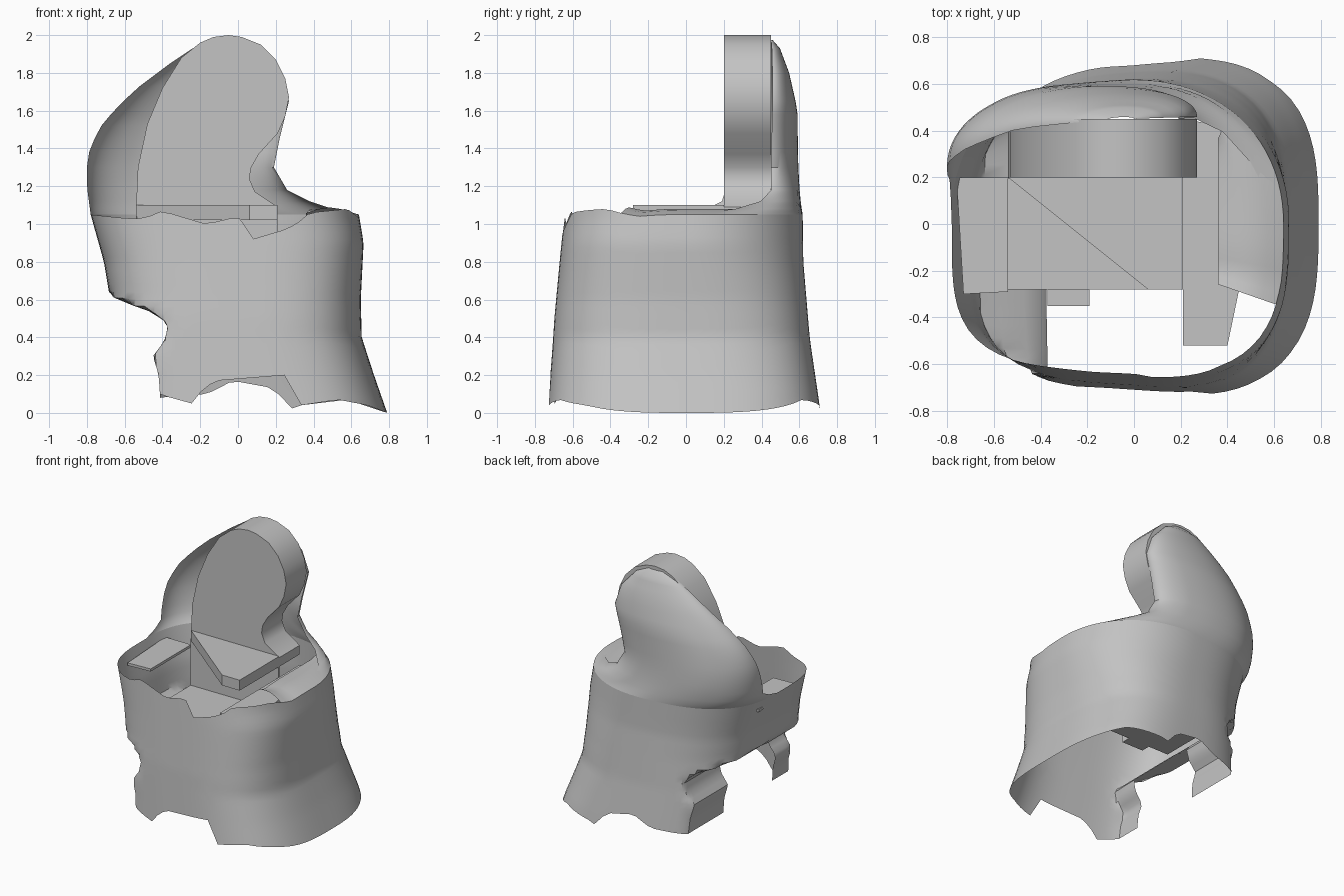
import bpy
import bmesh
from math import cos, sin, radians

cube = bpy.data.objects.get("Cube")
if cube:
    bpy.data.objects.remove(cube, do_unlink=True)

grey = bpy.data.materials.new("plain grey")
grey.use_nodes = True
COLOUR = (0.55, 0.55, 0.55, 1)
grey.diffuse_color = COLOUR
for node in grey.node_tree.nodes:
    if node.type == "BSDF_PRINCIPLED":
        node.inputs["Base Color"].default_value = COLOUR


def curve(*pairs):
    """Piecewise linear function through (input, output) pairs."""
    def f(t):
        if t <= pairs[0][0]:
            return pairs[0][1]
        for (a, u), (b, v) in zip(pairs, pairs[1:]):
            if t <= b:
                return u + (v - u) * (t - a) / (b - a)
        return pairs[-1][1]
    return f


def finish(name, bm, smooth=35):
    mesh = bpy.data.meshes.new(name)
    bm.to_mesh(mesh)
    bm.free()
    mesh.materials.append(grey)
    obj = bpy.data.objects.new(name, mesh)
    bpy.context.collection.objects.link(obj)
    bpy.ops.object.select_all(action="DESELECT")
    obj.select_set(True)
    bpy.context.view_layer.objects.active = obj
    bpy.ops.object.shade_smooth_by_angle(angle=radians(smooth))


def sheet(name, rows, closed=False, hole=None):
    """Skin a list of point rows, skipping faces whose centre is in the hole."""
    bm = bmesh.new()
    grid = [[bm.verts.new(p) for p in row] for row in rows]
    for low, high in zip(grid, grid[1:]):
        n = len(low)
        for i in range(n if closed else n - 1):
            j = (i + 1) % n
            face = bm.faces.new((low[i], low[j], high[j], high[i]))
            if hole and hole(face.calc_center_median()):
                bm.faces.remove(face)
    bmesh.ops.delete(bm, geom=[v for v in bm.verts if not v.link_faces],
                     context="VERTS")
    finish(name, bm)


def prism(name, points, offset):
    """Flat polygon extruded along an offset."""
    bm = bmesh.new()
    face = bm.faces.new([bm.verts.new(p) for p in points])
    moved = bmesh.ops.extrude_face_region(bm, geom=[face])["geom"]
    bmesh.ops.translate(bm, vec=offset,
                        verts=[v for v in moved if isinstance(v, bmesh.types.BMVert)])
    bmesh.ops.recalc_face_normals(bm, faces=bm.faces)
    finish(name, bm)


def slab(name, outline, z, thick):
    prism(name, [(x, y, z) for x, y in outline], (0, 0, -thick))


def box(name, x0, x1, y0, y1, z0, z1):
    slab(name, [(x0, y0), (x1, y0), (x1, y1), (x0, y1)], z1, z1 - z0)


# Corner roundness of the plan: soft at the back, squarer at the front
back_right_corner = curve((0.1, 3), (0.5, 2.6), (0.9, 2.1))
back_left_corner = curve((1.05, 2.6), (1.12, 2.2), (1.6, 2))


def rounded(a, z):
    """Point of a unit superellipse in a direction, at a height."""
    c, s = cos(radians(a)), sin(radians(a))
    if s > 0:
        n = (back_right_corner if c > 0 else back_left_corner)(z)
    else:
        n = 3 if c > 0 else 4
    r = (abs(c) ** n + abs(s) ** n) ** (-1 / n)
    return c * r, s * r


# Body shell: lopsided tub with torn rims
body_left = curve((0.62, -0.68), (0.8, -0.71), (1.05, -0.78))
body_right = curve((0, 0.79), (0.2, 0.72), (0.4, 0.655), (0.6, 0.65), (0.9, 0.665), (1.05, 0.64))
body_front = curve((0, -0.72), (0.5, -0.69), (1.05, -0.64))
body_back = curve((0, 0.7), (0.4, 0.65), (0.8, 0.62), (1.05, 0.62))
# The left side is cut back sharply below the overhang
tuck = curve((0.05, -0.41), (0.2, -0.42), (0.3, -0.45), (0.38, -0.39), (0.46, -0.37),
             (0.52, -0.42), (0.57, -0.56), (0.62, -0.68), (0.7, -0.8))
low_front = curve((-0.42, 0.1), (-0.24, 0.05), (-0.2, 0.1), (-0.1, 0.17), (0.3, 0.2),
                  (0.34, 0.04), (0.55, 0.07), (0.7, 0.04), (0.79, 0))
low_back = curve((-0.42, 0.08), (-0.15, 0.1), (0, 0.17), (0.22, 0.13), (0.28, 0.02),
                 (0.34, 0.04), (0.6, 0.07), (0.79, 0))
high_front = curve((-0.78, 1.05), (-0.6, 1.03), (-0.5, 1.03), (-0.4, 1.07), (-0.18, 1.0),
                   (0, 1.04), (0.05, 0.92), (0.23, 0.97), (0.3, 1.0), (0.38, 1.06),
                   (0.58, 1.08), (0.63, 1.04), (0.64, 1.05))


def ring(a, z):
    c, s = rounded(a, z)
    left, right = body_left(z), body_right(z)
    x = (left + right) / 2 + c * (right - left) / 2
    y = s * (body_back(z) if s > 0 else -body_front(z))
    return x, y * (1 + 0.1 * x)


def body_point(a, t):
    back = 0 <= a <= 180
    low = (low_back if back else low_front)(ring(a, 0)[0])
    high = 1.05 if back else high_front(ring(a, 1.05)[0])
    z = low + t * (high - low)
    x, y = ring(a, z)
    return max(x, tuck(z)), y, z


STEPS = 26
sheet("body_shell",
      [[body_point(a, k / STEPS) for a in range(0, 360, 4)] for k in range(STEPS + 1)],
      closed=True,
      hole=lambda c: c.x < -0.25 and -0.45 < c.y < 0.12 and c.z < 0.48)

# Tall back shell rising out of the body rim
back_left = curve((1.05, -0.78), (1.2, -0.8), (1.35, -0.8), (1.5, -0.74), (1.62, -0.64),
                  (1.73, -0.52), (1.85, -0.36), (1.93, -0.24), (1.975, -0.12))
back_right = curve((1.05, 0.64), (1.08, 0.5), (1.12, 0.38), (1.18, 0.26), (1.3, 0.19),
                   (1.45, 0.22), (1.65, 0.27), (1.8, 0.22), (1.93, 0.1), (1.975, 0))
back_rear = curve((1.05, 0.62), (1.6, 0.6), (1.8, 0.55), (1.93, 0.5), (1.975, 0.46))
edge_left = curve((1.05, 0), (1.1, 0.2), (1.4, 0.3), (1.75, 0.43), (1.975, 0.45))
edge_right = curve((1.05, 0), (1.08, 0.25), (1.12, 0.38), (1.18, 0.44), (1.975, 0.45))


def back_point(a, z):
    c, s = rounded(a, z)
    left, right = back_left(z), back_right(z)
    x = (left + right) / 2 + c * (right - left) / 2
    mix = min(max((c + 0.6) / 1.2, 0), 1)
    edge = edge_left(z) * (1 - mix) + edge_right(z) * mix
    y = edge + s * (back_rear(z) - edge)
    return x, y * (1 + 0.1 * x), z


levels = [1.05, 1.08, 1.12, 1.18, 1.24, 1.3, 1.38, 1.45, 1.52, 1.58, 1.65, 1.73, 1.8,
          1.85, 1.9, 1.93, 1.975]
sheet("back_shell", [[back_point(a, z) for a in range(0, 181, 4)] for z in levels])

# Shoulder rolling inwards from the side rim
shoulder = []
for k in range(5):
    t = k / 4
    row = []
    for a in range(-28, 49, 4):
        x, y, z = body_point(a, 1)
        row.append((x + (0.36 - x) * t, y * (1 - 0.25 * t), z + 0.03 * sin(3.14 * t)))
    shoulder.append(row)
sheet("side_shoulder", shoulder)

# Thick keyhole-shaped back pad
pad = [(-0.54, 1.08), (-0.53, 1.3), (-0.48, 1.53), (-0.4, 1.72), (-0.3, 1.88), (-0.2, 1.96),
       (-0.13, 1.99), (-0.05, 2), (0.02, 1.99), (0.12, 1.95), (0.2, 1.87), (0.25, 1.77),
       (0.27, 1.67), (0.25, 1.57), (0.21, 1.48), (0.11, 1.37), (0.07, 1.3), (0.06, 1.24),
       (0.09, 1.17), (0.21, 1.09), (0.21, 1.02), (-0.54, 1.02)]
prism("back_pad", [(x, 0.2, z) for x, z in pad], (0, 0.25, 0))

# Seat: half-open box with a triangular top, side ledges and a floor
slab("seat_top", [(-0.54, 0.2), (0.06, -0.28), (0.21, -0.28), (0.21, 0.2)], 1.1, 0.08)
slab("seat_floor", [(-0.54, -0.28), (0.21, -0.28), (0.21, 0.2), (-0.54, 0.2)], 0.68, 0.02)
box("seat_rear_wall", -0.54, 0.21, 0.195, 0.205, 0.66, 1.04)
slab("left_ledge", [(-0.73, -0.3), (-0.54, -0.29), (-0.54, 0.2), (-0.76, 0.2)], 0.99, 0.02)
slab("right_ledge", [(0.21, -0.52), (0.4, -0.52), (0.45, -0.28), (0.37, 0.2), (0.37, 0.42),
                     (0.21, 0.45)], 0.94, 0.03)
box("front_tab", -0.37, -0.19, -0.35, -0.28, 0.66, 0.72)
